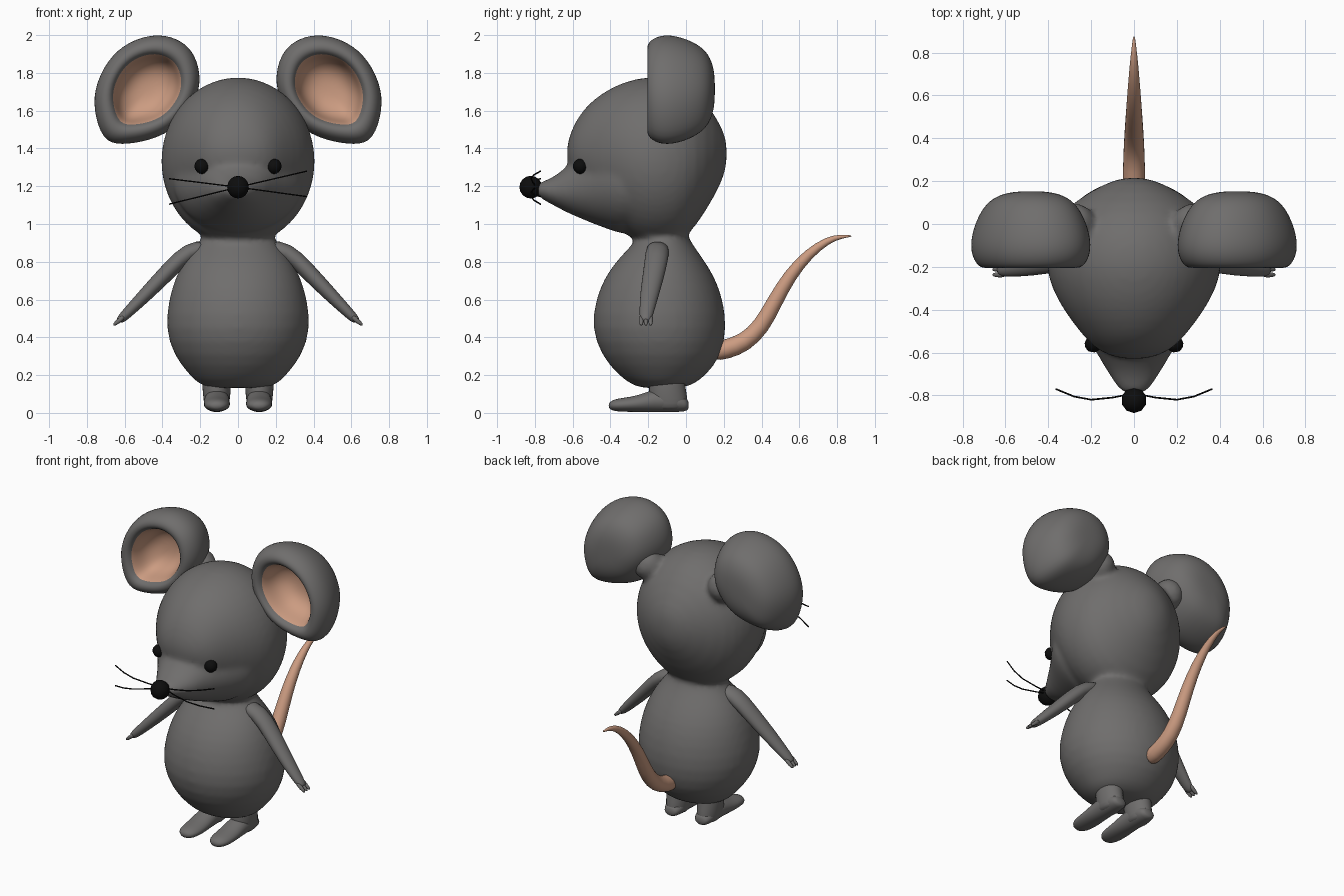
import bpy
from math import sin, cos, pi
from mathutils import Vector

cube = bpy.data.objects.get("Cube")
if cube:
    bpy.data.objects.remove(cube, do_unlink=True)


def material(name, rgb):
    m = bpy.data.materials.new(name)
    m.use_nodes = True
    m.diffuse_color = (*rgb, 1)
    bsdf = m.node_tree.nodes["Principled BSDF"]
    bsdf.inputs["Base Color"].default_value = (*rgb, 1)
    bsdf.inputs["Roughness"].default_value = 0.7
    return m


FUR = material("grey fur", (0.16, 0.155, 0.152))
SKIN = material("pink skin", (0.60, 0.33, 0.22))
BLACK = material("black", (0.004, 0.004, 0.004))


def loft(name, rings, mats, subdiv=1, inner_from=None):
    """Skin a list of equal rings of points; rows from inner_from use the second material."""
    n = len(rings[0])
    verts = [p for ring in rings for p in ring]
    faces, rows = [], []
    for r in range(len(rings) - 1):
        for i in range(n):
            j = (i + 1) % n
            faces.append((r * n + i, r * n + j, (r + 1) * n + j, (r + 1) * n + i))
            rows.append(r)
    last = (len(rings) - 1) * n
    faces += [tuple(reversed(range(n))), tuple(range(last, last + n))]
    rows += [0, len(rings) - 1]
    mesh = bpy.data.meshes.new(name)
    mesh.from_pydata(verts, [], faces)
    for m in mats:
        mesh.materials.append(m)
    for poly, row in zip(mesh.polygons, rows):
        poly.use_smooth = True
        if inner_from is not None and row >= inner_from:
            poly.material_index = 1
    ob = bpy.data.objects.new(name, mesh)
    bpy.context.collection.objects.link(ob)
    # consistent outward normals
    bpy.context.view_layer.objects.active = ob
    bpy.ops.object.select_all(action="DESELECT")
    ob.select_set(True)
    bpy.ops.object.mode_set(mode="EDIT")
    bpy.ops.mesh.select_all(action="SELECT")
    bpy.ops.mesh.normals_make_consistent(inside=False)
    bpy.ops.object.mode_set(mode="OBJECT")
    if subdiv:
        mod = ob.modifiers.new("smooth", "SUBSURF")
        mod.levels = mod.render_levels = subdiv
    return ob


def ellipse(c, u, v, n):
    c, u, v = Vector(c), Vector(u), Vector(v)
    return [c + u * cos(2 * pi * i / n) + v * sin(2 * pi * i / n) for i in range(n)]


def upright(name, rows, x=0, n=24):
    """Loft horizontal ellipses: height, half width, front, back."""
    return loft(name, [ellipse((x, (f + b) / 2, z), (w, 0, 0), (0, (b - f) / 2, 0), n)
                       for z, w, f, b in rows], [FUR])


def lengthwise(name, rows, x=0, n=24):
    """Loft ellipses facing front: depth, half width, top, bottom."""
    return loft(name, [ellipse((x, y, (t + b) / 2), (w, 0, 0), (0, 0, (t - b) / 2), n)
                       for y, w, t, b in rows], [FUR])


def tube(name, path, mats, n=12, wide=1.0, subdiv=1):
    """Sweep an ellipse along (x, y, z, radius); wide scales its horizontal axis."""
    pts = [Vector(p[:3]) for p in path]
    side = Vector((1, 0, 0)) if abs(pts[-1].x - pts[0].x) < 0.1 else Vector((0, 1, 0))
    rings = []
    for k, p in enumerate(pts):
        t = pts[min(k + 1, len(pts) - 1)] - pts[max(k - 1, 0)]
        a = (side - t * side.dot(t) / t.length_squared).normalized()
        b = t.normalized().cross(a)
        rings.append(ellipse(p, a * path[k][3] * wide, b * path[k][3], n))
    return loft(name, rings, mats, subdiv)


def ball(name, loc, r, mat, seg=10):
    bpy.ops.mesh.primitive_uv_sphere_add(segments=seg, ring_count=8, radius=r, location=loc)
    ob = bpy.context.object
    ob.name = name
    ob.data.materials.append(mat)
    bpy.ops.object.shade_smooth()
    return ob


# Body, skull, snout and ear roots, blended into one soft skin
body = upright("head_and_body", [
    (0.13, 0.10, -0.20, -0.06), (0.14, 0.2, -0.28, 0.03), (0.2, 0.258, -0.36, 0.11),
    (0.3, 0.343, -0.45, 0.19), (0.45, 0.39, -0.505, 0.22), (0.6, 0.37, -0.482, 0.2),
    (0.72, 0.335, -0.433, 0.155), (0.82, 0.28, -0.358, 0.09), (0.9, 0.21, -0.275, 0.03),
    (0.95, 0.18, -0.245, 0.005), (1.02, 0.18, -0.24, 0.0)])
skull = lengthwise("skull", [
    (0.216, 0.03, 1.41, 1.34), (0.203, 0.115, 1.5, 1.24), (0.1, 0.297, 1.66, 1.055),
    (0.0, 0.374, 1.74, 0.915), (-0.1, 0.407, 1.777, 0.88), (-0.2, 0.415, 1.785, 0.88),
    (-0.3, 0.388, 1.765, 0.92), (-0.4, 0.333, 1.725, 1.02), (-0.5, 0.257, 1.655, 1.09),
    (-0.555, 0.208, 1.59, 1.15), (-0.595, 0.158, 1.525, 1.22), (-0.622, 0.09, 1.45, 1.3),
    (-0.63, 0.03, 1.4, 1.35)])
snout = lengthwise("snout", [
    (-0.24, 0.3, 1.5, 1.0), (-0.3, 0.37, 1.54, 0.93), (-0.4, 0.325, 1.49, 0.965),
    (-0.5, 0.245, 1.41, 1.003), (-0.57, 0.198, 1.36, 1.033), (-0.615, 0.168, 1.325, 1.053),
    (-0.66, 0.143, 1.28, 1.075), (-0.7, 0.118, 1.25, 1.098), (-0.76, 0.08, 1.225, 1.128),
    (-0.795, 0.045, 1.21, 1.16)])
roots = [ball("ear_root", (s * 0.275, 0.0, 1.645), 0.1, FUR, 16) for s in (1, -1)]
for part in (skull, snout, *roots, body):
    part.select_set(True)
bpy.context.view_layer.objects.active = body
bpy.ops.object.join()
remesh = body.modifiers.new("blend", "REMESH")
remesh.mode = "VOXEL"
remesh.voxel_size = 0.018
remesh.use_smooth_shade = True
soften = body.modifiers.new("soften", "SMOOTH")
soften.factor = 0.5
soften.iterations = 5

# Ear outline, and its rings from the back through the rim into the pink cup: scale, depth
outline = [(0.33, 1.985), (0.44, 2.005), (0.58, 1.965), (0.69, 1.87), (0.765, 1.71),
           (0.755, 1.56), (0.7, 1.425), (0.58, 1.425), (0.47, 1.445), (0.36, 1.49),
           (0.27, 1.58), (0.21, 1.69), (0.2, 1.8), (0.24, 1.92)]
ear = [(0.1, 0.153), (0.4, 0.148), (0.65, 0.12), (0.81, 0.075), (0.94, 0.005), (1.02, -0.08),
       (1.0, -0.15), (0.88, -0.203), (0.73, -0.208), (0.65, -0.18), (0.6, -0.14), (0.53, -0.07),
       (0.33, -0.02), (0.08, -0.01)]

whisker_tips = {1: (1.28, 1.145), -1: (1.24, 1.105)}
for s, side in ((1, "left"), (-1, "right")):
    cx, cz = 0.48, 1.715
    loft(side + "_ear", [[(s * (cx + (x - cx) * k), y, cz + (z - cz) * k) for x, z in outline]
                         for k, y in ear], [FUR, SKIN], 2, inner_from=9)

    # Arm with three small fingers
    tube(side + "_arm", [(s * x, y, z, r) for x, y, z, r in
                         ((0.15, -0.15, 0.875, 0.045), (0.26, -0.15, 0.86, 0.05),
                          (0.36, -0.165, 0.76, 0.047), (0.48, -0.192, 0.635, 0.04),
                          (0.57, -0.207, 0.545, 0.031), (0.615, -0.213, 0.5, 0.026),
                          (0.635, -0.214, 0.485, 0.016))], [FUR], wide=1.32)
    for i, y in enumerate((-0.237, -0.212, -0.187)):
        tube(f"{side}_finger_{i + 1}", [(s * 0.6, y, 0.515, 0.014), (s * 0.635, y, 0.483, 0.014),
                                        (s * 0.662, y, 0.463, 0.008)], [FUR], n=8)

    # Leg and foot
    upright(side + "_leg", [
        (0.24, 0.075, -0.2, -0.01), (0.16, 0.078, -0.195, -0.005), (0.1, 0.075, -0.2, 0.006),
        (0.05, 0.068, -0.19, 0.012), (0.01, 0.06, -0.18, 0.005)], s * 0.113, 16)
    lengthwise(side + "_foot", [
        (0.015, 0.03, 0.06, 0.02), (0.0, 0.055, 0.085, 0.006), (-0.08, 0.068, 0.13, 0.002),
        (-0.17, 0.068, 0.13, 0.002), (-0.25, 0.072, 0.092, 0.004), (-0.34, 0.07, 0.08, 0.005),
        (-0.39, 0.054, 0.07, 0.01), (-0.41, 0.02, 0.05, 0.025)], s * 0.112, 16)

    # Eye
    eye = ball(side + "_eye", (s * 0.191, -0.56, 1.305), 0.04, BLACK)
    eye.rotation_euler = (0.3, 0.2 * s, 0.5 * s)

    # Whiskers
    for i, tip in enumerate(whisker_tips[s]):
        rise = tip - 1.195
        tube(f"{side}_whisker_{i + 1}",
             [(s * x, y, 1.195 + rise * x / 0.365, 0.004) for x, y in
              ((0.0, -0.79), (0.1, -0.81), (0.2, -0.82), (0.28, -0.805), (0.365, -0.77))],
             [BLACK], n=6, subdiv=0)

# Nose
ball("nose", (0, -0.822, 1.195), 0.06, BLACK)

# Tail
tube("tail", [(0, 0.13, 0.32, 0.05), (0, 0.21, 0.335, 0.055), (0, 0.31, 0.37, 0.052),
              (0, 0.4, 0.455, 0.048), (0, 0.47, 0.59, 0.043), (0, 0.55, 0.73, 0.037),
              (0, 0.65, 0.845, 0.029), (0, 0.75, 0.915, 0.02), (0, 0.82, 0.935, 0.012),
              (0, 0.88, 0.936, 0.004)], [SKIN])
